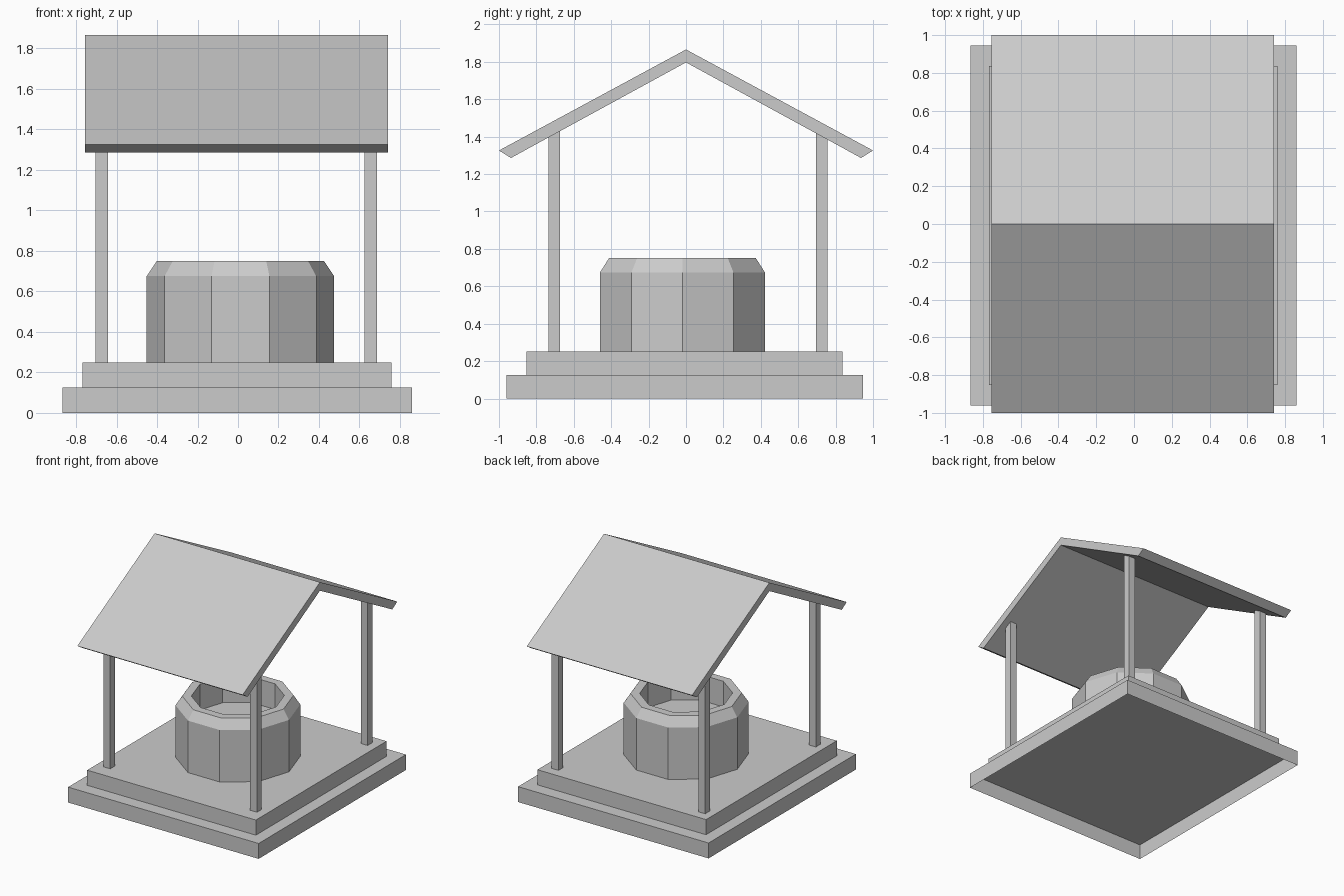
import bpy, bmesh
from math import cos, sin, tau

if "Cube" in bpy.data.objects:
    bpy.data.objects.remove(bpy.data.objects["Cube"])


def make_object(name, bm):
    bmesh.ops.recalc_face_normals(bm, faces=bm.faces)
    mesh = bpy.data.meshes.new(name)
    bm.to_mesh(mesh)
    bm.free()
    obj = bpy.data.objects.new(name, mesh)
    bpy.context.collection.objects.link(obj)
    return obj


def box(name, x0, x1, y0, y1, z0, z1, open_bottom=False):
    bm = bmesh.new()
    bmesh.ops.create_cube(bm, size=1)
    for v in bm.verts:
        v.co = (x1 if v.co.x > 0 else x0,
                y1 if v.co.y > 0 else y0,
                z1 if v.co.z > 0 else z0)
    bmesh.ops.recalc_face_normals(bm, faces=bm.faces)
    if open_bottom:
        low = [f for f in bm.faces if f.normal.z < -0.9]
        bmesh.ops.delete(bm, geom=low, context='FACES_ONLY')
    return make_object(name, bm)


# Stepped base; the lower step is hollow underneath
box("lower_step", -0.866, 0.859, -0.96, 0.945, 0, 0.126, open_bottom=True)
box("upper_step", -0.768, 0.759, -0.853, 0.837, 0.126, 0.25, open_bottom=True)

# Ten-sided well: rings from outer foot over the chamfered rim to the water
SIDES = 10
profile = [(0.463, 0.25), (0.463, 0.675), (0.413, 0.75),
           (0.345, 0.75), (0.345, 0.54)]
bm = bmesh.new()
rings = [[bm.verts.new((0.012 + r * cos(tau * i / SIDES),
                        -0.019 + r * sin(tau * i / SIDES), z))
          for i in range(SIDES)] for r, z in profile]
for a, b in zip(rings, rings[1:]):
    for i in range(SIDES):
        j = (i + 1) % SIDES
        bm.faces.new((a[i], a[j], b[j], b[i]))
bm.faces.new(rings[-1])
bm.faces.new(rings[0][::-1])
make_object("well_wall", bm)

# Four posts reaching just into the roof
HALF = 0.031
for xname, x in (("left", -0.673), ("right", 0.656)):
    for yname, y in (("front", -0.705), ("back", 0.726)):
        box(f"{yname}_{xname}_post", x - HALF, x + HALF,
            y - HALF, y + HALF, 0.25, 1.43)

# Gable roof: chevron section extruded along x
section = [(-1, 1.326), (0, 1.866), (1, 1.326),
           (0.936, 1.286), (0, 1.797), (-0.936, 1.286)]
bm = bmesh.new()
left, right = ([bm.verts.new((x, y, z)) for y, z in section]
               for x in (-0.755, 0.742))
for i in range(6):
    j = (i + 1) % 6
    bm.faces.new((left[i], left[j], right[j], right[i]))
for end in (left, right):
    bm.faces.new((end[0], end[1], end[4], end[5]))
    bm.faces.new((end[1], end[2], end[3], end[4]))
make_object("roof", bm)
